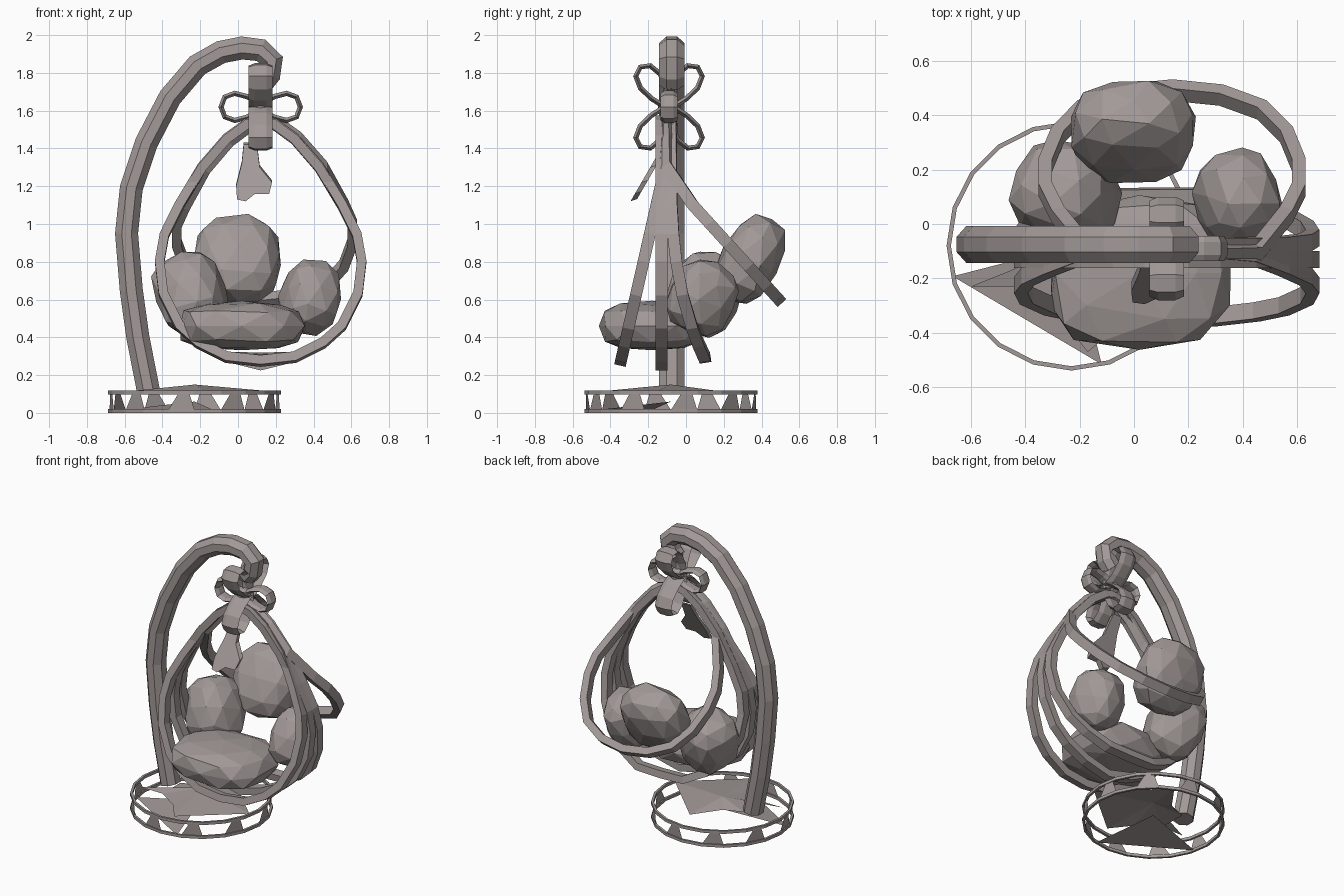
import bpy, bmesh, math, random
from mathutils import Vector, Euler

random.seed(4)
cube = bpy.data.objects.get("Cube")
if cube:
    bpy.data.objects.remove(cube)

COLOUR = (0.36, 0.32, 0.31, 1)
taupe = bpy.data.materials.new("warm_grey")
taupe.use_nodes = True
taupe.diffuse_color = COLOUR
taupe.node_tree.nodes["Principled BSDF"].inputs["Base Color"].default_value = COLOUR


def finish(name, bm):
    bmesh.ops.recalc_face_normals(bm, faces=bm.faces)
    mesh = bpy.data.meshes.new(name)
    bm.to_mesh(mesh)
    bm.free()
    mesh.materials.append(taupe)
    obj = bpy.data.objects.new(name, mesh)
    bpy.context.collection.objects.link(obj)
    return obj


def sweep(name, path, axis, a, b, sides=4, closed=False):
    """Sweep a section: half-size a in the path's plane, b along the axis."""
    bm = bmesh.new()
    path = [Vector(p) for p in path]
    axis = Vector(axis).normalized()
    n = len(path)
    rings = []
    for i, p in enumerate(path):
        if closed:
            t = path[(i + 1) % n] - path[i - 1]
        else:
            t = path[min(i + 1, n - 1)] - path[max(i - 1, 0)]
        side = t.cross(axis).normalized()
        ring = []
        for k in range(sides):
            ang = math.tau * (k + 0.5) / sides
            grow = 1 / math.cos(math.pi / sides)
            ring.append(bm.verts.new(p + side * a * grow * math.cos(ang) + axis * b * grow * math.sin(ang)))
        rings.append(ring)
    for i in range(n if closed else n - 1):
        r, s = rings[i], rings[(i + 1) % n]
        for k in range(sides):
            m = (k + 1) % sides
            bm.faces.new((r[k], r[m], s[m], s[k]))
    if not closed:
        bm.faces.new(rings[0])
        bm.faces.new(rings[-1])
    return finish(name, bm)


# Base: two thin rims, spaced side panels, partial top and bottom
BX, BY, BR = -0.23, -0.08, 0.45
SEG = 20


def rim(k, z):
    ang = math.tau * k / SEG
    return Vector((BX + BR * math.cos(ang), BY + BR * math.sin(ang), z))


for name, z in (("base_lower_rim", 0.01), ("base_upper_rim", 0.108)):
    sweep(name, [rim(k, z) for k in range(SEG)], (0, 0, 1), 0.008, 0.01, closed=True)

bm = bmesh.new()
for k in range(0, SEG, 2):
    corners = (rim(k, 0.015), rim(k + 1, 0.015), rim(k + 0.8, 0.105), rim(k + 0.4, 0.105))
    bm.faces.new([bm.verts.new(v) for v in corners])
finish("base_side_panels", bm)


def fan(name, apex, outline):
    bm = bmesh.new()
    top = bm.verts.new(apex)
    edge = [bm.verts.new(p) for p in outline]
    for p, q in zip(edge, edge[1:]):
        bm.faces.new((top, p, q))
    return finish(name, bm)


top_edge = [(-0.6, -0.23), (-0.43, -0.23), (-0.28, -0.33), (-0.17, -0.47), (0.2, -0.16),
            (-0.17, 0.2), (-0.3, 0.02), (-0.43, -0.03), (-0.43, -0.23)]
fan("base_top", (-0.23, -0.08, 0.15), [(x, y, 0.112) for x, y in top_edge])
fan("base_bottom", (BX, BY, 0.06), [rim(k, 0.01) for k in (10.8, 15.8)])

# Curved stand
arm = [(-0.475, 0.12), (-0.53, 0.4), (-0.565, 0.65), (-0.59, 0.95), (-0.565, 1.19), (-0.485, 1.43), (-0.36, 1.67),
       (-0.215, 1.84), (-0.09, 1.91), (0.02, 1.932), (0.12, 1.92), (0.18, 1.865), (0.165, 1.79), (0.13, 1.75)]
sweep("curved_stand", [(x, -0.075, z) for x, z in arm], (0, 1, 0), 0.061, 0.068, sides=8)

# Basket hoops: teardrop outlines, leaned to different depths
CY = -0.1
crown = [(0.07, 1.53), (0.18, 1.45), (0.31, 1.3)]
tall = crown + [(0.43, 1.1), (0.51, 0.94), (0.535, 0.8), (0.515, 0.63), (0.43, 0.46), (0.33, 0.37), (0.18, 0.295)]
short = crown + [(0.42, 1.1), (0.465, 1.0), (0.465, 0.9), (0.42, 0.78), (0.33, 0.68), (0.18, 0.62)]


def hoop(name, half, bottom, depth, lean, cx=0.12):
    outline = [(0, 1.55)] + half + [(0, bottom)] + [(-w, z) for w, z in reversed(half)]
    path = [(cx + w, CY + depth(z), z) for w, z in outline]
    sweep(name, path, (0, 1, lean), 0.025, 0.031, closed=True)


hoop("front_hoop", tall, 0.275, lambda z: -0.25 * max(0, 1.35 - z) / 1.1, -0.23)
hoop("middle_hoop", tall, 0.25, lambda z: -0.03, 0)
hoop("rear_hoop", tall, 0.29, lambda z: 0.02 + 0.19 * (max(0, 1.4 - z) / 1.13) ** 3, 0.15)
hoop("back_support_hoop", short, 0.6, lambda z: 0.91 * max(0, 1.25 - z), 0.91, 0.14)


# Cushions: faceted puffy pillows
def pillow(name, centre, size, turn, puff=0.8):
    bm = bmesh.new()
    bmesh.ops.create_icosphere(bm, subdivisions=2, radius=1)
    rot = Euler([math.radians(d) for d in turn]).to_matrix()
    for v in bm.verts:
        c = [math.copysign(abs(t) ** puff, t) for t in v.co]
        c = Vector([t * s * random.uniform(0.95, 1.04) for t, s in zip(c, size)])
        v.co = rot @ c + Vector(centre)
    return finish(name, bm)


pillow("back_pillow", (0.0, 0.34, 0.81), (0.235, 0.16, 0.25), (-28, 0, 0))
pillow("left_pillow", (-0.25, 0.1, 0.63), (0.19, 0.19, 0.235), (-20, -22, -15))
pillow("right_pillow", (0.38, 0.09, 0.61), (0.155, 0.18, 0.2), (-20, 12, 15))
pillow("seat_cushion", (0.02, -0.18, 0.46), (0.34, 0.28, 0.13), (0, 0, 0), 0.7)

# Bow: ribbon loops around a knot at the hook
KNOT = Vector((0.12, -0.09, 1.62))


def loop(name, direction, length, width, axis, band):
    d = Vector(direction).normalized()
    s = d.cross(Vector(axis))
    path = []
    for k in range(10):
        ang = math.tau * k / 10
        along = length * (1 - math.cos(ang)) / 2
        path.append(KNOT + d * along + s * width * math.sin(ang) * (0.4 + 0.6 * along / length))
    sweep(name, path, axis, 0.014, band, sides=6, closed=True)


for sy, side in ((-1, "front"), (1, "back")):
    loop("bow_upper_loop_" + side, (0, sy * 0.13, 0.18), 0.26, 0.085, (1, 0, 0), 0.055)
    loop("bow_lower_loop_" + side, (0, sy * 0.13, -0.18), 0.26, 0.085, (1, 0, 0), 0.055)
for sx, side in ((-1, "right"), (1, "left")):
    loop("bow_side_loop_" + side, (sx, 0, 0), 0.21, 0.095, (0, 1, 0), 0.04)
pillow("bow_knot", KNOT, (0.05, 0.06, 0.06), (0, 0, 0))
sweep("hanging_strap", [(0.12, -0.09, z) for z in (1.8, 1.65, 1.5)], (0, 1, 0), 0.025, 0.025, sides=6)

# Ribbon tail with a notched end
tail = [(0.03, 1.42), (0.1, 1.42), (0.115, 1.3), (0.18, 1.22), (0.165, 1.16), (0.09, 1.16),
        (0.04, 1.12), (-0.005, 1.13), (-0.01, 1.2), (0.02, 1.32)]
bm = bmesh.new()
face = bm.faces.new([bm.verts.new((x, -0.12 - (1.42 - z) * 0.58, z)) for x, z in tail])
moved = bmesh.ops.extrude_face_region(bm, geom=[face])["geom"]
bmesh.ops.translate(bm, vec=(0, 0.035, 0.012), verts=[g for g in moved if isinstance(g, bmesh.types.BMVert)])
finish("ribbon_tail", bm)
